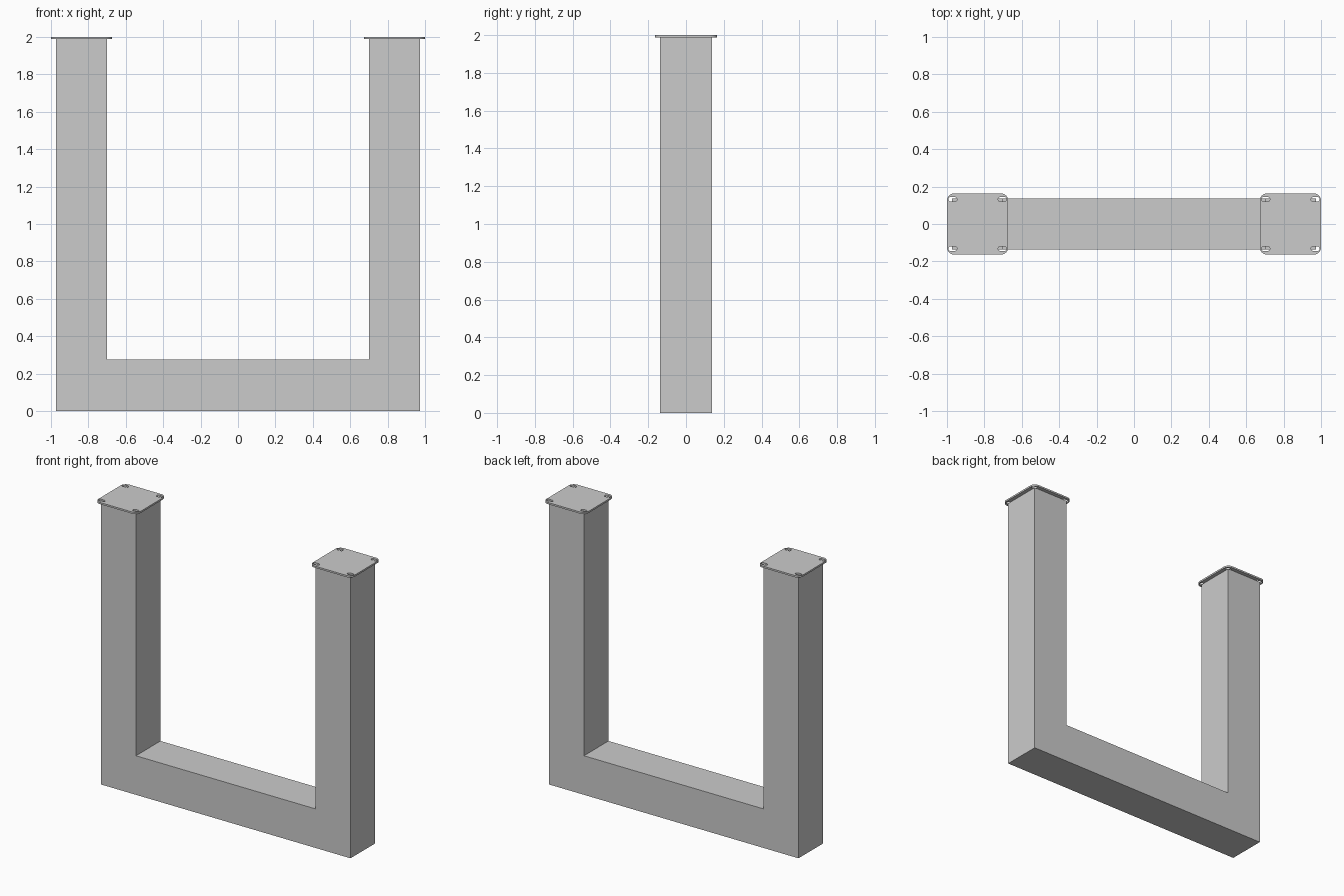
import bpy, bmesh
from math import cos, sin, pi, radians

if "Cube" in bpy.data.objects:
    bpy.data.objects.remove(bpy.data.objects["Cube"])

LEG_X, LEG_H = 0.836, 0.1365      # leg centre and half width
PLATE_H, PLATE_T = 0.164, 0.012   # plate half width and thickness
BEAM_TOP = 0.275


def rounded(cx, cy, hx, hy, r, n=8):
    """Rounded rectangle outline; r equal to hy gives a slot."""
    pts = []
    for q, (sx, sy) in enumerate([(1, 1), (-1, 1), (-1, -1), (1, -1)]):
        for i in range(n + 1):
            a = (q + i / n) * pi / 2
            pts.append((cx + sx * (hx - r) + r * cos(a),
                        cy + sy * (hy - r) + r * sin(a)))
    return pts


def extrude_profile(name, outlines, depth):
    """Fill 2D outlines (inner ones become holes) and extrude about z = 0."""
    cu = bpy.data.curves.new(name, 'CURVE')
    cu.dimensions, cu.fill_mode, cu.extrude = '2D', 'BOTH', depth / 2
    for pts in outlines:
        sp = cu.splines.new('POLY')
        sp.points.add(len(pts) - 1)
        for p, (x, y) in zip(sp.points, pts):
            p.co = (x, y, 0, 1)
        sp.use_cyclic_u, sp.use_smooth = True, False
    ob = bpy.data.objects.new(name, cu)
    bpy.context.collection.objects.link(ob)
    bpy.ops.object.select_all(action='DESELECT')
    ob.select_set(True)
    bpy.context.view_layer.objects.active = ob
    bpy.ops.object.convert(target='MESH')
    ob = bpy.context.object
    # Weld caps to sides
    bm = bmesh.new()
    bm.from_mesh(ob.data)
    bmesh.ops.remove_doubles(bm, verts=bm.verts, dist=1e-5)
    bmesh.ops.dissolve_degenerate(bm, edges=bm.edges, dist=1e-5)
    bmesh.ops.recalc_face_normals(bm, faces=bm.faces)
    bm.to_mesh(ob.data)
    bm.free()
    bpy.ops.object.shade_smooth_by_angle(angle=radians(30))
    return ob


# U-shaped frame of square section
out, inn, top = LEG_X + LEG_H, LEG_X - LEG_H, 2 - PLATE_T
frame = extrude_profile("u_frame", [[
    (-out, 0), (out, 0), (out, top), (inn, top),
    (inn, BEAM_TOP), (-inn, BEAM_TOP), (-inn, top), (-out, top)]], 2 * LEG_H)
frame.rotation_euler.x = pi / 2

# Mounting plates with four slotted screw holes
for side, s in (("left", -1), ("right", 1)):
    slots = [rounded(sx * 0.133, sy * 0.132, 0.023, 0.0125, 0.0125)
             for sx in (-1, 1) for sy in (-1, 1)]
    plate = extrude_profile(side + "_mounting_plate",
                            [rounded(0, 0, PLATE_H, PLATE_H, 0.04)] + slots, PLATE_T)
    plate.location = (s * LEG_X, 0, 2 - PLATE_T / 2)
